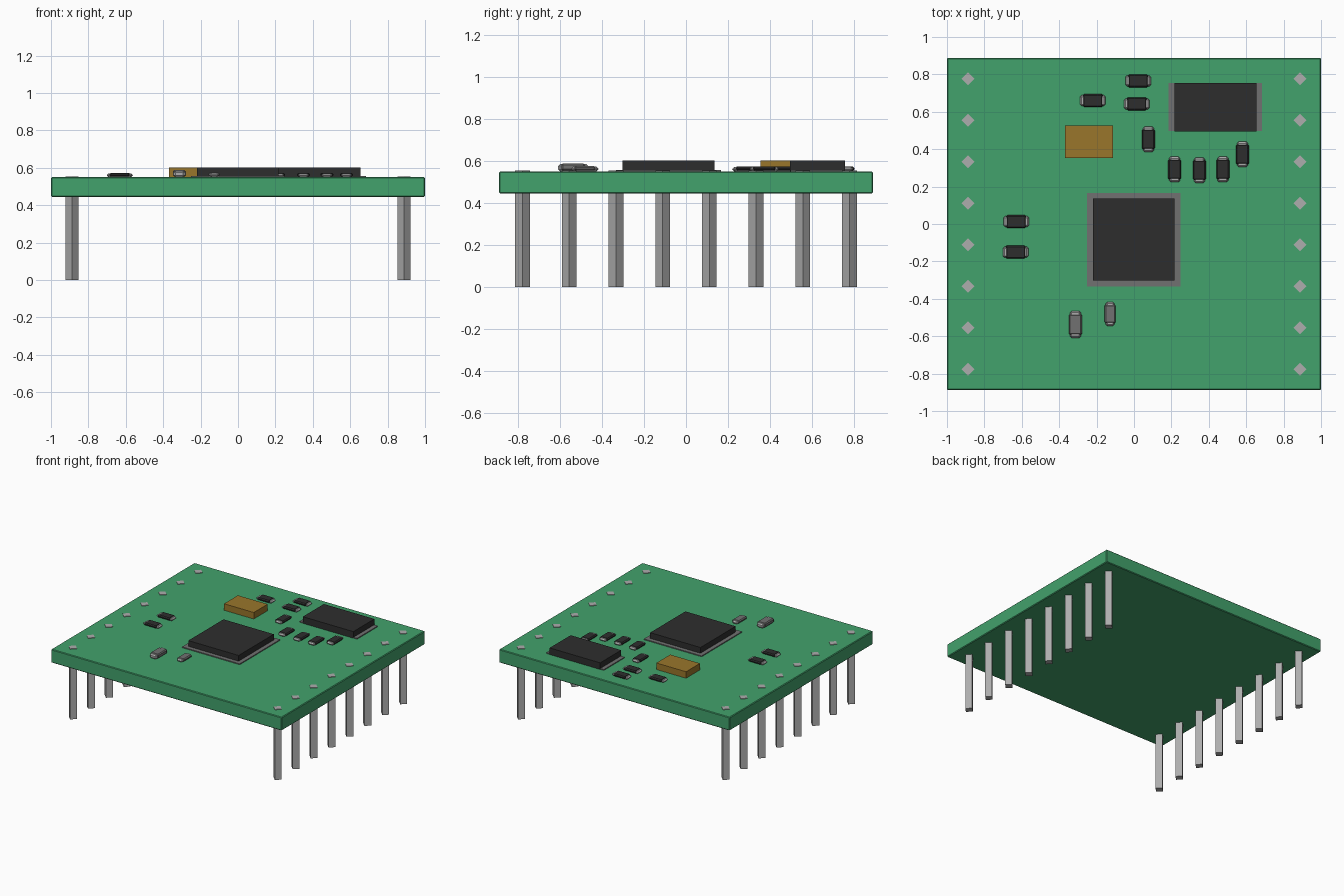
import bpy
from math import pi

cube = bpy.data.objects.get("Cube")
if cube:
    bpy.data.objects.remove(cube, do_unlink=True)


def material(name, r, g, b):
    m = bpy.data.materials.new(name)
    m.use_nodes = True
    m.diffuse_color = (r, g, b, 1)
    m.node_tree.nodes["Principled BSDF"].inputs["Base Color"].default_value = (r, g, b, 1)
    return m


GREEN = material("board green", 0.055, 0.36, 0.15)
BLACK = material("chip black", 0.027, 0.027, 0.027)
GREY = material("lead grey", 0.165, 0.165, 0.165)
SILVER = material("pin silver", 0.42, 0.42, 0.42)
GOLD = material("crystal gold", 0.32, 0.18, 0.024)

TOP = 0.55


def box(name, mat, x, y, z0, z1, sx, sy, bevel=0):
    """Box resting at z0, with optional flat chamfers."""
    bpy.ops.mesh.primitive_cube_add(size=1, location=(x, y, (z0 + z1) / 2))
    ob = bpy.context.object
    ob.name = name
    ob.scale = (sx, sy, z1 - z0)
    bpy.ops.object.transform_apply(location=False, rotation=False, scale=True)
    ob.data.materials.append(mat)
    if bevel:
        mod = ob.modifiers.new("chamfer", "BEVEL")
        mod.width = bevel
        mod.segments = 1
    return ob


def chip_part(name, mat, x, y, length, width, height, upright):
    """Small surface part: coloured body over a longer, narrower metal core."""
    def size(a, b):
        return (b, a) if upright else (a, b)
    box(name + "_contacts", SILVER, x, y, TOP, TOP + height - 0.003,
        *size(length, width - 0.012), 0.009)
    box(name + "_body", mat, x, y, TOP + 0.003, TOP + height,
        *size(length * 0.78, width), 0.007)


# Circuit board
box("board", GREEN, 0, 0, 0.445, TOP, 2, 1.776, 0.005)

# Two rows of diamond-section header pins
for side, x in (("left", 0.888), ("right", -0.888)):
    for i in range(8):
        bpy.ops.mesh.primitive_cylinder_add(
            vertices=4, radius=0.035, depth=0.554,
            location=(x, -0.777 + i * 0.222, 0.277))
        pin = bpy.context.object
        pin.name = f"{side}_pin_{i + 1}"
        pin.data.materials.append(SILVER)

# Main processor and memory chip, each on a thin lead plate
box("processor_leads", GREY, -0.002, -0.083, TOP, 0.557, 0.5, 0.5)
box("processor", BLACK, -0.002, -0.083, TOP, 0.602, 0.436, 0.436)
box("memory_leads", GREY, 0.435, 0.625, TOP, 0.557, 0.5, 0.256)
box("memory_chip", BLACK, 0.435, 0.625, TOP, 0.602, 0.438, 0.26)

# Crystal
box("crystal", GOLD, -0.24, 0.44, TOP, 0.601, 0.258, 0.172)

# Resistors lying along x, then along y
flat = [(0.022, 0.765), (0.015, 0.642), (-0.22, 0.66), (-0.63, 0.013), (-0.633, -0.15)]
upright = [(0.077, 0.453), (0.217, 0.292), (0.35, 0.288), (0.475, 0.292), (0.58, 0.372)]
for is_upright, spots in ((False, flat), (True, upright)):
    for i, (x, y) in enumerate(spots):
        name = f"resistor_{'upright' if is_upright else 'flat'}_{i + 1}"
        chip_part(name, BLACK, x, y, 0.137, 0.07, 0.023, is_upright)

# Capacitors
chip_part("large_capacitor", GREY, -0.313, -0.537, 0.143, 0.07, 0.037, True)
chip_part("small_capacitor", GREY, -0.128, -0.481, 0.128, 0.059, 0.025, True)
